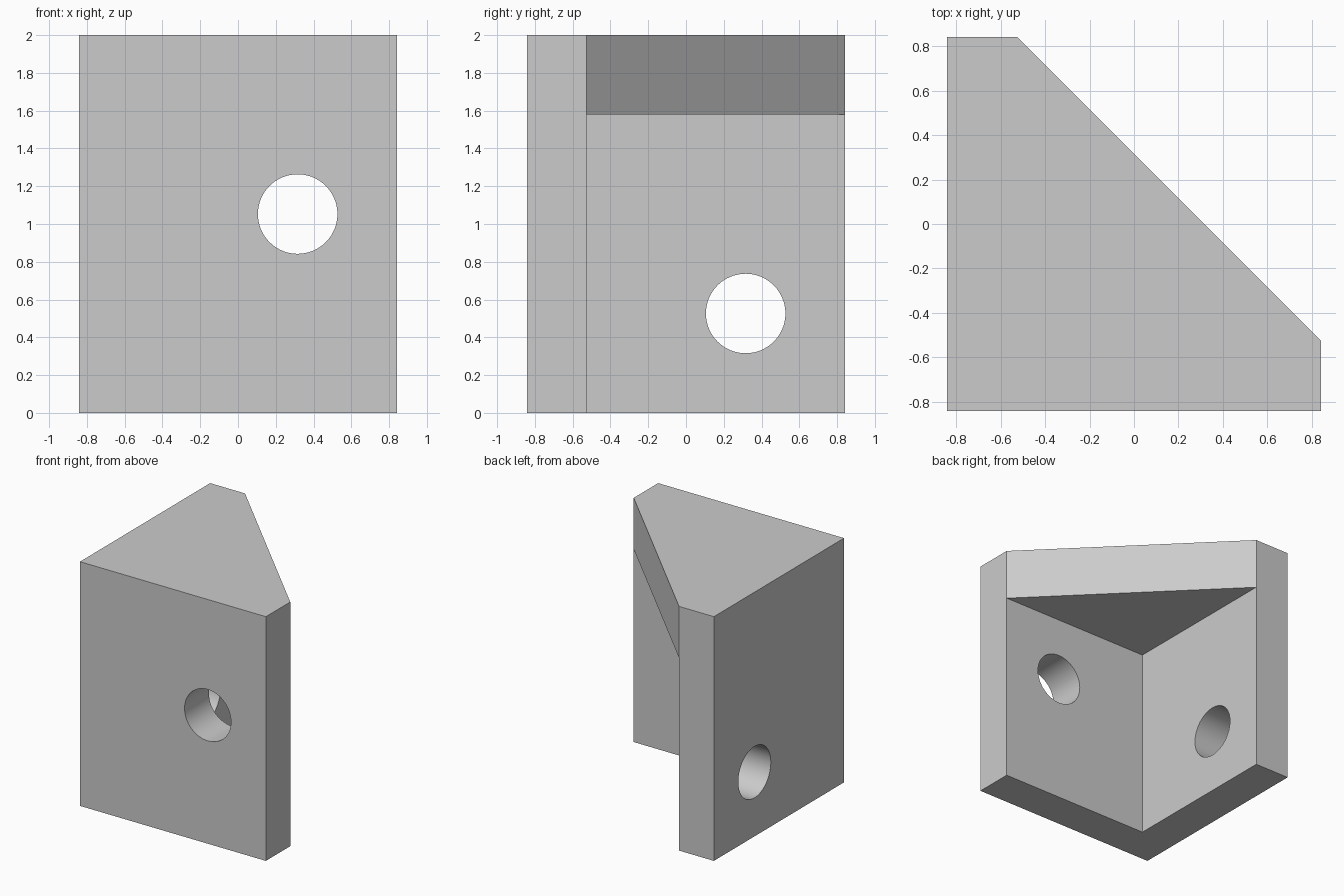
import bpy, bmesh, math

cube = bpy.data.objects.get("Cube")
if cube:
    bpy.data.objects.remove(cube, do_unlink=True)

UNIT = 2 / 19            # the part is 16 x 16 x 19 units
HALF = 8 * UNIT
INNER = -HALF + 3 * UNIT  # inner face of the walls
HEIGHT = 19 * UNIT
RADIUS = 2 * UNIT

grey = bpy.data.materials.new("light grey")
grey.use_nodes = True
grey.diffuse_color = (0.6, 0.6, 0.6, 1)
grey.node_tree.nodes["Principled BSDF"].inputs["Base Color"].default_value = (0.6, 0.6, 0.6, 1)


def prism(name, outline, z0, z1):
    """Extrude a flat outline from z0 to z1."""
    bm = bmesh.new()
    base = bm.faces.new([bm.verts.new((x, y, z0)) for x, y in outline])
    top = bmesh.ops.extrude_face_region(bm, geom=[base])["geom"]
    bmesh.ops.translate(bm, vec=(0, 0, z1 - z0),
                        verts=[g for g in top if isinstance(g, bmesh.types.BMVert)])
    bmesh.ops.recalc_face_normals(bm, faces=bm.faces[:])
    mesh = bpy.data.meshes.new(name)
    bm.to_mesh(mesh)
    bm.free()
    mesh.materials.append(grey)
    obj = bpy.data.objects.new(name, mesh)
    bpy.context.collection.objects.link(obj)
    return obj


def hole_cutter(name, location, rotation):
    bpy.ops.mesh.primitive_cylinder_add(vertices=64, radius=RADIUS, depth=6 * UNIT,
                                        location=location, rotation=rotation)
    obj = bpy.context.object
    obj.name = name
    obj.data.materials.append(grey)
    return obj


# Solid block with the diagonal corner cut away
bracket = prism("corner_bracket", [(-HALF, -HALF), (HALF, -HALF), (HALF, INNER),
                                   (INNER, HALF), (-HALF, HALF)], 0, HEIGHT)

# Space between the two walls, below the top gusset
recess = prism("recess_cutter", [(INNER, INNER), (1, INNER), (1, 1), (INNER, 1)],
               -0.5, 15 * UNIT)

# Bolt holes through the front wall and the side wall
wall_mid = -HALF + 1.5 * UNIT
front_hole = hole_cutter("front_hole_cutter", (3 * UNIT, wall_mid, 10 * UNIT),
                         (math.pi / 2, 0, 0))
side_hole = hole_cutter("side_hole_cutter", (wall_mid, 3 * UNIT, 5 * UNIT),
                        (0, math.pi / 2, 0))

bpy.ops.object.select_all(action='DESELECT')
bracket.select_set(True)
bpy.context.view_layer.objects.active = bracket
for cutter in (recess, front_hole, side_hole):
    cutter.hide_render = True
    mod = bracket.modifiers.new(cutter.name, 'BOOLEAN')
    mod.operation = 'DIFFERENCE'
    mod.solver = 'EXACT'
    mod.object = cutter
    bpy.ops.object.modifier_apply(modifier=mod.name)
    bpy.data.objects.remove(cutter, do_unlink=True)

# Round hole walls, crisp edges
bpy.ops.object.shade_smooth_by_angle(angle=math.radians(30))
